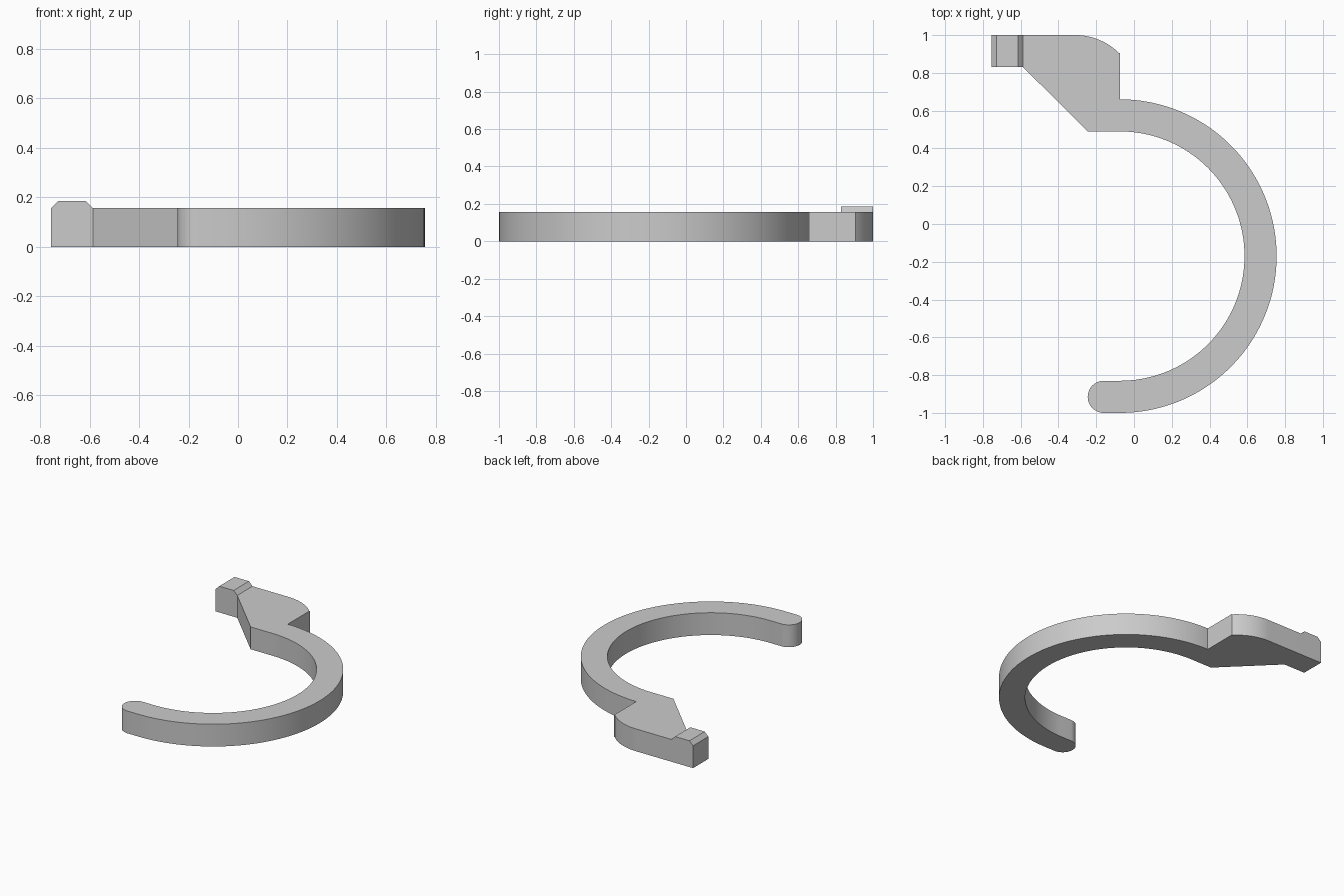
import bpy, bmesh, math
from mathutils import Vector

cube = bpy.data.objects.get("Cube")
if cube:
    bpy.data.objects.remove(cube)

HEIGHT = 0.157       # thickness of the flat hook
RIDGE = 0.185        # top of the raised tip
CX, CY = -0.075, -0.17
OUTER, INNER = 0.83, 0.66
END_X = -0.16        # centre of the rounded free end
STEP_X = -0.587      # where the arm meets the tip
TIP_X = -0.755
ARM_Y = 0.83


def arc(cx, cy, radius, start, end, steps):
    """Points along an arc, angles in degrees."""
    angles = [math.radians(start + (end - start) * i / steps) for i in range(steps + 1)]
    return [(cx + radius * math.cos(a), cy + radius * math.sin(a)) for a in angles]


def add_prism(bm, points, direction):
    """Extrude a closed 3D outline into a solid."""
    face = bm.faces.new([bm.verts.new(p) for p in points])
    result = bmesh.ops.extrude_face_region(bm, geom=[face], use_keep_orig=True)
    moved = [v for v in result["geom"] if isinstance(v, bmesh.types.BMVert)]
    bmesh.ops.translate(bm, verts=moved, vec=Vector(direction))


bm = bmesh.new()

# Flat hook: ring arc, rounded free end and angled arm
width = OUTER - INNER
outline = arc(CX, CY, OUTER, 90, -90, 96)
outline += arc(END_X, CY - (OUTER + INNER) / 2, width / 2, 270, 90, 24)
outline += arc(CX, CY, INNER, -90, 90, 96)
outline += [(-0.245, CY + INNER), (STEP_X, ARM_Y), (STEP_X, 1.0)]
outline += arc(-0.31, 0.673, 0.327, 90, 45, 16)
outline += [(CX, 0.905)]
add_prism(bm, [(x, y, 0) for x, y in outline], (0, 0, HEIGHT))

# Raised tip with chamfered top edges
chamfer = RIDGE - HEIGHT
profile = [(TIP_X, 0), (STEP_X, 0), (STEP_X, HEIGHT), (STEP_X - chamfer, RIDGE),
           (TIP_X + chamfer, RIDGE), (TIP_X, HEIGHT)]
add_prism(bm, [(x, ARM_Y, z) for x, z in profile], (0, 1.0 - ARM_Y, 0))

# Weld the two solids and drop the wall hidden between them
hidden = [f for f in bm.faces if all(abs(v.co.x - STEP_X) < 1e-4 for v in f.verts)]
bmesh.ops.delete(bm, geom=hidden, context="FACES")
bmesh.ops.remove_doubles(bm, verts=bm.verts, dist=0.001)
bmesh.ops.recalc_face_normals(bm, faces=bm.faces)

mesh = bpy.data.meshes.new("hook_clip")
bm.to_mesh(mesh)
bm.free()
clip = bpy.data.objects.new("hook_clip", mesh)
bpy.context.collection.objects.link(clip)

# Plain grey finish
grey = bpy.data.materials.new("plain_grey")
grey.use_nodes = True
colour = (0.6, 0.6, 0.6, 1)
grey.diffuse_color = colour
grey.node_tree.nodes["Principled BSDF"].inputs["Base Color"].default_value = colour
mesh.materials.append(grey)

# Smooth curves, sharp corners
bpy.ops.object.select_all(action="DESELECT")
clip.select_set(True)
bpy.context.view_layer.objects.active = clip
bpy.ops.object.shade_smooth_by_angle(angle=math.radians(25))
